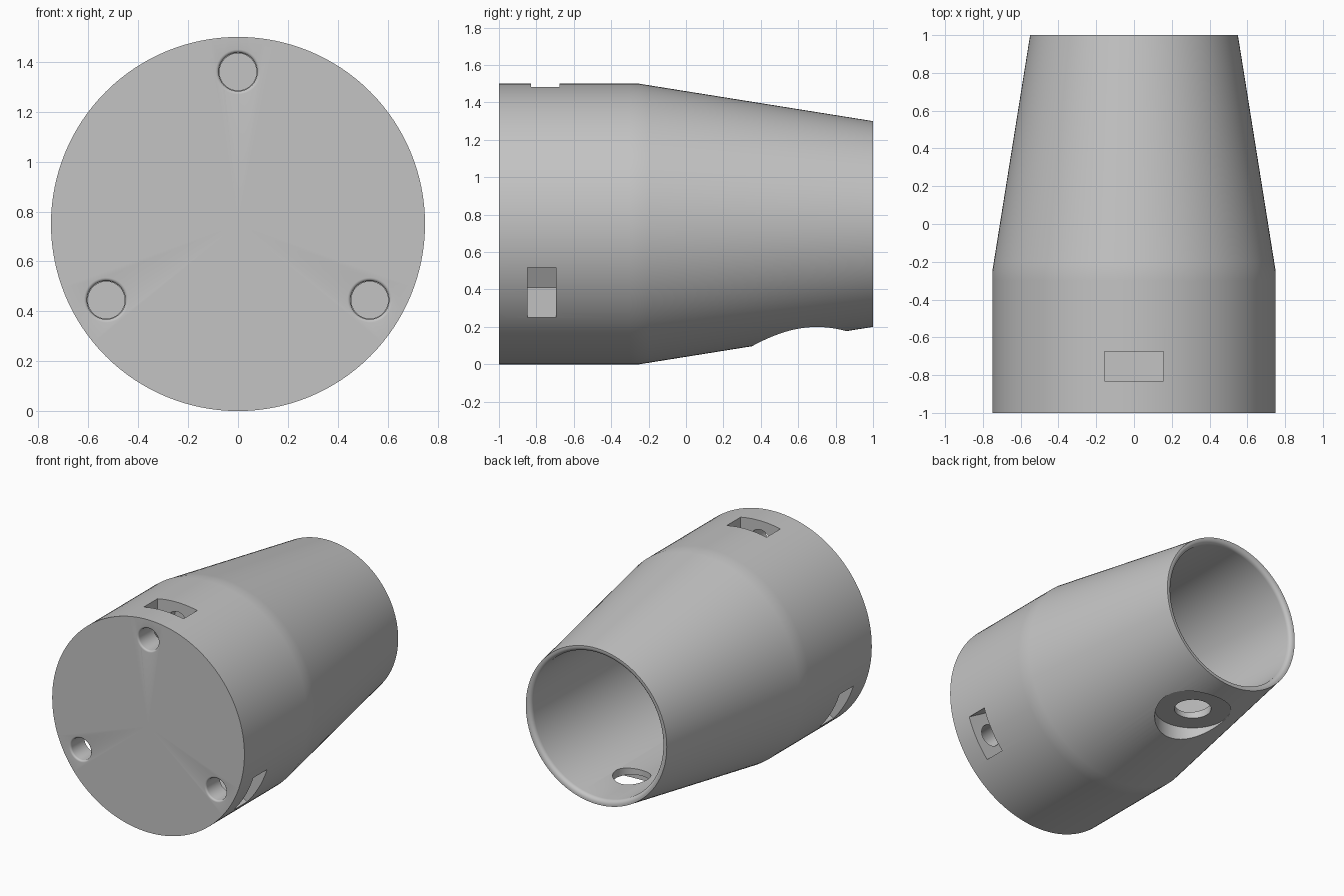
import bpy, bmesh, math
from mathutils import Matrix, Vector

cube = bpy.data.objects.get("Cube")
if cube:
    bpy.data.objects.remove(cube, do_unlink=True)

AXIS = Vector((0, 0, 0.75))

grey = bpy.data.materials.new("plain grey")
grey.use_nodes = True
colour = (0.55, 0.55, 0.55, 1)
grey.diffuse_color = colour
grey.node_tree.nodes["Principled BSDF"].inputs["Base Color"].default_value = colour


def finish(name, bm):
    bmesh.ops.recalc_face_normals(bm, faces=bm.faces)
    mesh = bpy.data.meshes.new(name)
    bm.to_mesh(mesh)
    bm.free()
    mesh.materials.append(grey)
    obj = bpy.data.objects.new(name, mesh)
    bpy.context.collection.objects.link(obj)
    return obj


def revolve(name, profile, steps, matrix):
    """Turn a (radius, y) profile around the y axis."""
    bm = bmesh.new()
    verts = [bm.verts.new((r, y, 0)) for r, y in profile]
    edges = [bm.edges.new(pair) for pair in zip(verts, verts[1:])]
    bmesh.ops.spin(bm, geom=verts + edges, cent=(0, 0, 0), axis=(0, 1, 0),
                   angle=math.tau, steps=steps, use_duplicate=False)
    bmesh.ops.remove_doubles(bm, verts=bm.verts, dist=1e-5)
    bm.transform(matrix)
    return finish(name, bm)


def box(name, low, high, matrix):
    bm = bmesh.new()
    bmesh.ops.create_cube(bm, size=1)
    low, high = Vector(low), Vector(high)
    bm.transform(matrix @ Matrix.Translation((low + high) / 2)
                 @ Matrix.Diagonal((high - low).to_4d()))
    return finish(name, bm)


def cut(target, cutter):
    mod = target.modifiers.new("cut", "BOOLEAN")
    mod.operation = "DIFFERENCE"
    mod.solver = "EXACT"
    mod.object = cutter
    bpy.context.view_layer.objects.active = target
    bpy.ops.object.modifier_apply(modifier=mod.name)
    bpy.data.objects.remove(cutter, do_unlink=True)


def rounded(r, y, size, quarter):
    """Points of a rounded lip that opens towards the end at y."""
    sign = 1 if quarter == "back" else -1
    pts = []
    for i in range(6):
        a = math.pi / 2 * i / 5
        pts.append((r + size * (1 - math.sin(a)), y - sign * size * (1 - math.cos(a))))
    return pts


# Hollow tapered housing with a rounded lip at the open end
outer = [(0, -1), (0.75, -1), (0.75, -0.3), (0.75, -0.25), (0.742, -0.2), (0.55, 1)]
bore = rounded(0.51, 1, 0.03, "back") + [(0.51, -0.5), (0, -0.5)]
housing = revolve("housing", outer + bore, 128, Matrix.Translation(AXIS))

# Three screw holes, each crossed by a slot from the side
for i in range(3):
    turn = Matrix.Translation(AXIS) @ Matrix.Rotation(math.tau * i / 3, 4, "Y")
    start = -0.83 if i == 0 else -0.848
    hole = [(0, -1.1), (0.09, -1.1)] + rounded(0.077, -1, 0.013, "front")
    hole += [(0.077, start + 0.08), (0.074, start + 0.08), (0.074, -0.6), (0, -0.6)]
    cut(housing, revolve("hole_cutter", hole, 40,
                         turn @ Matrix.Translation((0, 0, 0.61))))
    cut(housing, box("slot_cutter", (-0.155, start, 0.41),
                     (0.155, start + 0.154, 0.9), turn))

# Flat round pocket underneath, with a hole into the bore
upright = Matrix.Translation((0, 0.605, 0)) @ Matrix.Rotation(math.pi / 2, 4, "X")
pocket = [(0, -0.2), (0.252, -0.2), (0.252, 0.2), (0, 0.2)]
cut(housing, revolve("pocket_cutter", pocket, 80, upright))
port = [(0, -0.1), (0.122, -0.1), (0.122, 0.5), (0, 0.5)]
cut(housing, revolve("port_cutter", port, 56, upright))

# Smooth skin, crisp edges
bpy.ops.object.select_all(action="DESELECT")
housing.select_set(True)
bpy.context.view_layer.objects.active = housing
bpy.ops.object.shade_smooth_by_angle(angle=math.radians(30))
